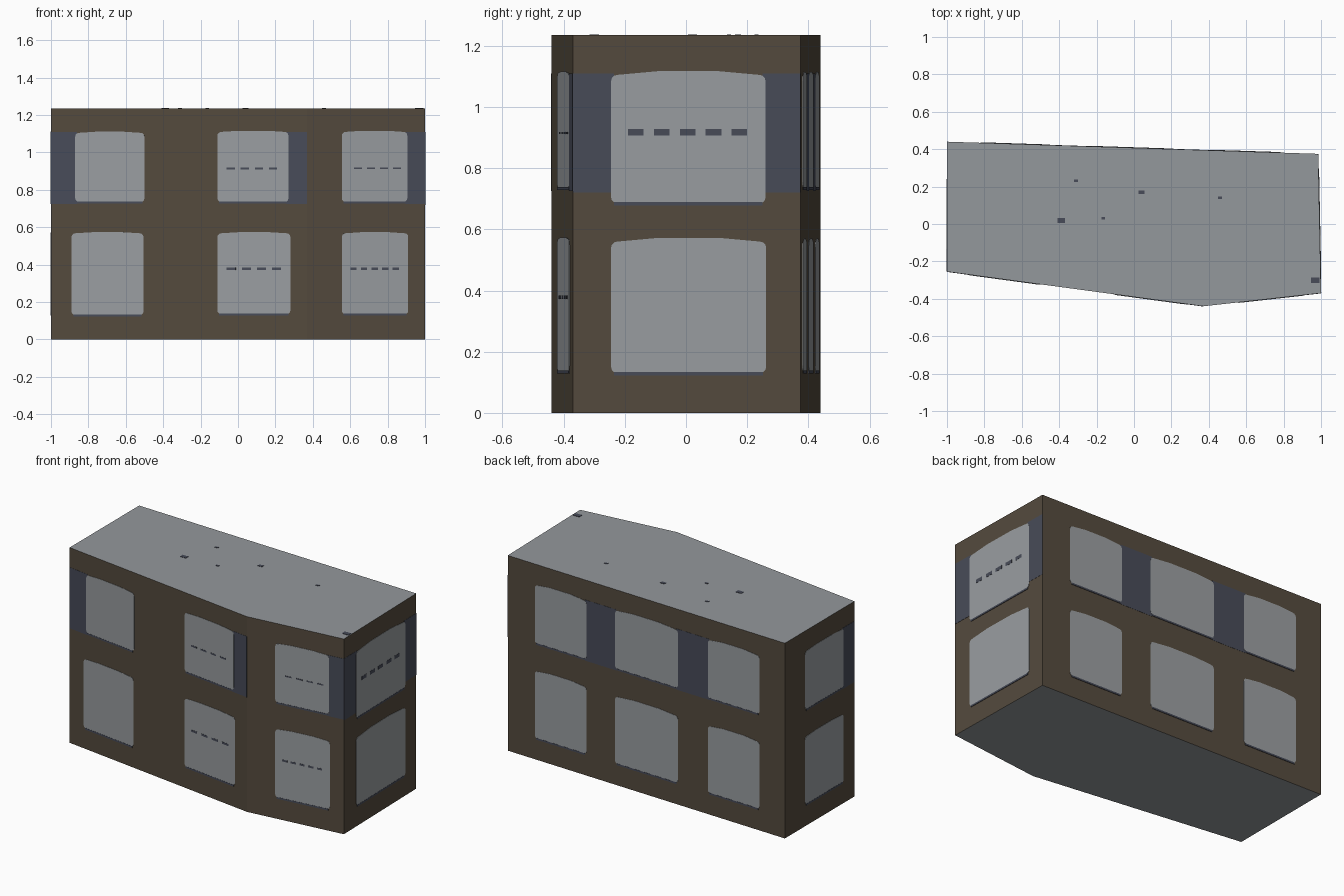
import bpy
import bmesh
from math import sin, cos, pi
from mathutils import Vector

if "Cube" in bpy.data.objects:
    bpy.data.objects.remove(bpy.data.objects["Cube"])

HEIGHT = 1.235
PLATE = 0.002
UP = Vector((0, 0, 1))


def material(name, srgb):
    colour = [((c / 255 + 0.055) / 1.055) ** 2.4 for c in srgb] + [1]
    mat = bpy.data.materials.new(name)
    mat.use_nodes = True
    mat.diffuse_color = colour
    mat.node_tree.nodes["Principled BSDF"].inputs["Base Color"].default_value = colour
    return mat


brick = material("brown brick", (84, 74, 61))
roof = material("roof grey", (148, 152, 156))
glass = material("pale glass", (153, 157, 160))
slate = material("dark slate", (71, 75, 88))


def add_object(name, bm, *mats):
    bmesh.ops.recalc_face_normals(bm, faces=bm.faces)
    mesh = bpy.data.meshes.new(name)
    bm.to_mesh(mesh)
    bm.free()
    for mat in mats:
        mesh.materials.append(mat)
    obj = bpy.data.objects.new(name, mesh)
    bpy.context.collection.objects.link(obj)
    return obj


def extrude_outline(points, direction):
    bm = bmesh.new()
    face = bm.faces.new([bm.verts.new(p) for p in points])
    result = bmesh.ops.extrude_face_region(bm, geom=[face], use_keep_orig=True)
    moved = [v for v in result["geom"] if isinstance(v, bmesh.types.BMVert)]
    bmesh.ops.translate(bm, verts=moved, vec=direction)
    return bm


# Block with an angled front wall
FRONT_L, BEND, FRONT_R = Vector((-1, -0.255, 0)), Vector((0.37, -0.44, 0)), Vector((1, -0.37, 0))
BACK_R, BACK_L = Vector((0.985, 0.375, 0)), Vector((-1, 0.44, 0))
bm = extrude_outline([FRONT_L, BEND, FRONT_R, BACK_R, BACK_L], UP * HEIGHT)
for f in bm.faces:
    f.normal_update()
    f.material_index = 1 if abs(f.normal.z) > 0.9 else 0
add_object("building_block", bm, brick, roof)


class Wall:
    """Places thin plates on a wall, with u as x (or y) measured on the ground plan."""

    def __init__(self, name, start, end, axis):
        self.name, self.start, self.end, self.axis = name, start, end, axis
        self.out = (end - start).cross(UP).normalized()

    def point(self, u, z):
        a, b = self.start[self.axis], self.end[self.axis]
        return self.start.lerp(self.end, (u - a) / (b - a)) + UP * z

    def plate(self, name, u0, u1, z0, z1, mat, radius=0.0, arch=0.0, depth=PLATE):
        outline = []
        corners = [(u1, z1, -1, -1, 0), (u0, z1, 1, -1, 1), (u0, z0, 1, 1, 2), (u1, z0, -1, 1, 3)]
        for cu, cz, su, sz, quarter in corners:
            for step in range(4 if radius else 1):
                angle = (quarter + step / 3) * pi / 2
                grow = radius * Vector((cos(angle), sin(angle)))
                outline.append((cu + su * radius + grow.x, cz + sz * radius + grow.y))
            if quarter == 0 and arch:
                outline += [(u1 + (u0 - u1) * t, z1 + arch) for t in (0.3, 0.5, 0.7)]
        bm = extrude_outline([self.point(u, z) for u, z in outline], self.out * depth)
        add_object(self.name + "_" + name, bm, mat)

    def window(self, name, u0, u1, z0, z1, arch=0.006):
        self.plate(name + "_window", u0, u1, z0, z1, glass, 0.02, arch)
        self.plate(name + "_sill", u0 + 0.01, u1 - 0.01, z0 - 0.007, z0 + 0.004, slate, depth=PLATE * 1.5)

    def dashes(self, name, u0, u1, z, count, thick):
        pitch = (u1 - u0) / (count - 0.4)
        for i in range(count):
            u = u0 + i * pitch
            self.plate(f"{name}_dash_{i + 1}", u, u + pitch * 0.6, z - thick / 2, z + thick / 2,
                       slate, depth=PLATE * 1.5)

    def panel(self, name, u0, u1, z0=0.725):
        self.plate(name + "_panel", u0, u1, z0, 1.11, slate, depth=PLATE * 0.6)


# Front wall, long part
front = Wall("front", FRONT_L, BEND, 0)
front.window("upper_outer", -0.87, -0.5, 0.735, 1.105)
front.window("upper_inner", -0.11, 0.27, 0.735, 1.11)
front.window("lower_outer", -0.89, -0.505, 0.13, 0.568)
front.window("lower_inner", -0.11, 0.28, 0.135, 0.568)
front.panel("outer", -1, -0.86)
front.panel("inner", 0.26, 0.37)
front.dashes("upper", -0.06, 0.21, 0.915, 4, 0.01)
front.dashes("lower", -0.06, 0.23, 0.378, 4, 0.013)

# Front wall, short part
bay = Wall("front_bay", BEND, FRONT_R, 0)
bay.window("upper", 0.555, 0.905, 0.735, 1.11)
bay.window("lower", 0.555, 0.91, 0.135, 0.568)
bay.panel("corner", 0.895, 1)
bay.dashes("upper", 0.62, 0.87, 0.915, 4, 0.008)
bay.dashes("lower", 0.6, 0.86, 0.378, 5, 0.012)

# End wall on the +x side
end = Wall("wide_end", FRONT_R, BACK_R, 1)
end.window("upper", -0.245, 0.26, 0.685, 1.105, 0.012)
end.window("lower", -0.245, 0.262, 0.13, 0.56, 0.012)
end.panel("front", -0.37, -0.235, 0.72)
end.panel("back", 0.25, 0.375, 0.72)
end.dashes("upper", -0.19, 0.2, 0.917, 5, 0.022)

# Back wall
back = Wall("back", BACK_R, BACK_L, 0)
for label, u0, u1 in (("right", 0.42, 0.79), ("middle", -0.235, 0.215), ("left", -0.82, -0.45)):
    back.window("upper_" + label, u0, u1, 0.735, 1.105, 0.01)
    back.window("lower_" + label, u0, u1, 0.135, 0.56, 0.01)
back.panel("right", 0.205, 0.43)
back.panel("left", -0.46, -0.225)

# End wall on the -x side
side = Wall("narrow_end", BACK_L, FRONT_L, 1)
side.window("upper", -0.145, 0.24, 0.735, 1.105)
side.window("lower", -0.145, 0.24, 0.135, 0.565)
side.panel("front", -0.255, -0.135)

# Small dark patches on the roof
for i, (x, y, w) in enumerate([(-0.39, 0.02, 0.04), (-0.165, 0.03, 0.02), (0.97, -0.3, 0.045),
                               (-0.31, 0.23, 0.02), (0.04, 0.17, 0.03), (0.46, 0.14, 0.02)]):
    corners = [Vector((x + w * a / 2, y + w * b / 3, HEIGHT)) for a, b in ((-1, -1), (1, -1), (1, 1), (-1, 1))]
    add_object(f"roof_patch_{i + 1}", extrude_outline(corners, UP * PLATE), slate)
